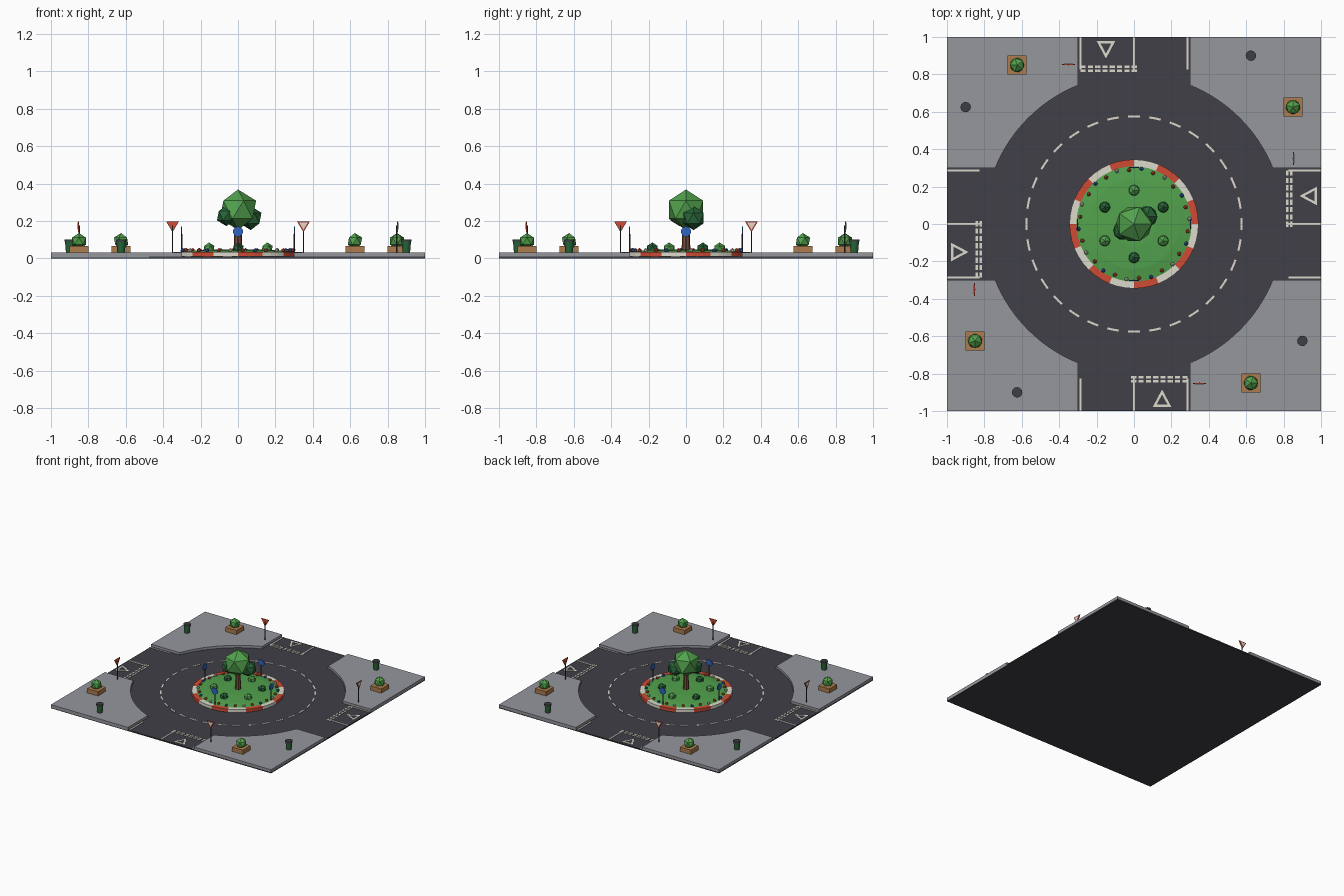
import bpy, bmesh
from math import sin, cos, pi, sqrt, radians
from mathutils import Matrix, Vector

cube = bpy.data.objects.get("Cube")
if cube:
    bpy.data.objects.remove(cube, do_unlink=True)


def material(name, rgb):
    m = bpy.data.materials.new(name)
    m.use_nodes = True
    m.diffuse_color = (*rgb, 1)
    m.node_tree.nodes["Principled BSDF"].inputs["Base Color"].default_value = (*rgb, 1)
    return m


asphalt = material("asphalt", (0.05, 0.05, 0.063))
paving = material("paving grey", (0.3, 0.31, 0.335))
white = material("off white", (0.72, 0.69, 0.6))
red = material("red", (0.62, 0.07, 0.035))
leaf = material("leaf green", (0.085, 0.36, 0.075))
dark_leaf = material("dark green", (0.022, 0.13, 0.04))
wood = material("planter wood", (0.42, 0.2, 0.075))
bark = material("bark brown", (0.2, 0.075, 0.035))
blue = material("blue", (0.03, 0.13, 0.55))
metal = material("dark metal", (0.045, 0.05, 0.055))

UPRIGHT = Matrix.Rotation(pi / 2, 4, "X")   # turns a flat plate to face the front


def finish(name, bm, mats, turns=(0,)):
    """Make objects from one mesh, each turned by quarter turns about the centre."""
    bmesh.ops.recalc_face_normals(bm, faces=bm.faces)
    mesh = bpy.data.meshes.new(name)
    bm.to_mesh(mesh)
    bm.free()
    for m in mats:
        mesh.materials.append(m)
    for t in turns:
        ob = bpy.data.objects.new(name, mesh)
        ob.rotation_euler.z = t * pi / 2
        bpy.context.collection.objects.link(ob)


def prism(bm, pts, z0, z1, mat=0, matrix=Matrix()):
    low, high = ([bm.verts.new(matrix @ Vector((x, y, z))) for x, y in pts] for z in (z0, z1))
    faces = [bm.faces.new(low[::-1]), bm.faces.new(high)]
    for i in range(len(pts)):
        j = (i + 1) % len(pts)
        faces.append(bm.faces.new((low[i], low[j], high[j], high[i])))
    for f in faces:
        f.material_index = mat


def rect(x0, x1, y0, y1):
    return [(x0, y0), (x1, y0), (x1, y1), (x0, y1)]


def arc(r, a0, a1, n):
    return [(r * cos(a0 + (a1 - a0) * i / n), r * sin(a0 + (a1 - a0) * i / n)) for i in range(n + 1)]


def band(r0, r1, a0, a1, n):
    return arc(r1, a0, a1, n) + arc(r0, a1, a0, n)


def cone(bm, at, r0, r1, z0, z1, sides=8, mat=0):
    old = set(bm.faces)
    bmesh.ops.create_cone(bm, cap_ends=True, segments=sides, radius1=r0, radius2=r1, depth=z1 - z0,
                          matrix=Matrix.Translation((*at, (z0 + z1) / 2)))
    for f in set(bm.faces) - old:
        f.material_index = mat


def ball(bm, at, r, mat=0):
    old = set(bm.faces)
    bmesh.ops.create_icosphere(bm, subdivisions=1, radius=r, matrix=Matrix.Translation(at))
    for f in set(bm.faces) - old:
        f.material_index = mat


ALL = range(4)
ROAD, WALK = 0.01, 0.03

# Road slab
bm = bmesh.new()
prism(bm, rect(-1, 1, -1, 1), 0, ROAD)
finish("road", bm, [asphalt])

# Corner pavements, cut back by the round carriageway
bm = bmesh.new()
a = radians(22.02)
prism(bm, [(0.3, 1), (1, 1), (1, 0.3)] + arc(0.8, a, pi / 2 - a, 16), ROAD / 2, WALK)
finish("pavement", bm, [paving], ALL)

# Dashed circle on the carriageway
bm = bmesh.new()
for i in range(32):
    c = i * pi / 16
    prism(bm, band(0.57, 0.581, c - 0.054, c + 0.054, 3), ROAD, 0.013)
finish("circle_dashes", bm, [white])

# Markings of one road arm: edges, centre, give-way dashes and triangle
bm = bmesh.new()
for x in (-0.286, 0, 0.286):
    prism(bm, rect(x - 0.005, x + 0.005, -1, -0.825), ROAD, 0.013)
for y in (-0.82, -0.841):
    for i in range(8):
        x = -0.015 + i * 0.039
        prism(bm, rect(x, x + 0.028, y - 0.006, y + 0.006), ROAD, 0.0135)
outer = [(0.1, -0.978), (0.2, -0.978), (0.15, -0.885)]
inner = [(0.15 + (x - 0.15) * 0.58, -0.947 + (y + 0.947) * 0.58) for x, y in outer]
for i in range(3):
    j = (i + 1) % 3
    prism(bm, [outer[i], outer[j], inner[j], inner[i]], ROAD, 0.013)
finish("arm_markings", bm, [white], ALL)

# Island kerb in alternating blocks
bm = bmesh.new()
for i in range(16):
    prism(bm, band(0.308, 0.345, i * pi / 8, (i + 1) * pi / 8, 3), ROAD, 0.035, i % 2)
finish("island_kerb", bm, [red, white])

# Grass mound
bm = bmesh.new()
cone(bm, (0, 0), 0.31, 0.31, ROAD, 0.032, 48)
cone(bm, (0, 0), 0.31, 0.24, 0.032, 0.042, 48)
cone(bm, (0, 0), 0.24, 0.12, 0.042, 0.048, 48)
finish("island_grass", bm, [leaf])

# Flowers round the edge
bm = bmesh.new()
for i in range(28):
    t = (i + 0.4) * pi / 14
    r = 0.29 if i % 2 else 0.298
    ball(bm, (r * cos(t), r * sin(t), 0.043), 0.012, (1, 0, 2, 0)[i % 4])
finish("flowers", bm, [red, white, blue])

# Six shrubs
bm = bmesh.new()
for i in range(6):
    t = pi / 2 + i * pi / 3
    ball(bm, (0.18 * cos(t), 0.18 * sin(t), 0.052), 0.033, i % 2)
finish("island_shrubs", bm, [leaf, dark_leaf])

# Central tree
bm = bmesh.new()
cone(bm, (0, 0), 0.024, 0.017, 0.04, 0.2)
finish("tree_trunk", bm, [bark])
bm = bmesh.new()
ball(bm, (0, 0, 0.26), 0.108)
ball(bm, (0.068, 0.04, 0.215), 0.064, 1)
ball(bm, (-0.062, -0.035, 0.228), 0.056, 1)
finish("tree_crown", bm, [leaf, dark_leaf])

# Round blue signs on the island
bm = bmesh.new()
cone(bm, (0, -0.3), 0.004, 0.004, 0.03, 0.13, 6)
disc = [(x, y + 0.143) for x, y in arc(0.027, 0, 2 * pi, 16)[:-1]]
prism(bm, disc, 0.3, 0.306, 1, UPRIGHT)
finish("round_sign", bm, [metal, blue], ALL)

# Give-way signs
bm = bmesh.new()
cone(bm, (0.35, -0.85), 0.004, 0.004, WALK, 0.175, 6)
tri = [(0.315, 0.198), (0.385, 0.198), (0.35, 0.14)]
face = [(0.35 + (x - 0.35) * 0.66, 0.179 + (z - 0.179) * 0.66) for x, z in tri]
prism(bm, tri, 0.85, 0.856, 1, UPRIGHT)
prism(bm, face, 0.856, 0.858, 2, UPRIGHT)
finish("give_way_sign", bm, [metal, red, white], ALL)

# Planters with a shrub
bm = bmesh.new()
prism(bm, rect(0.575, 0.675, -0.9, -0.8), WALK, 0.065)
ball(bm, (0.625, -0.85, 0.092), 0.043, 1)
finish("planter", bm, [wood, leaf], ALL)

# Litter bins
bm = bmesh.new()
cone(bm, (0.9, -0.625), 0.02, 0.025, WALK, 0.09, 12)
cone(bm, (0.9, -0.625), 0.028, 0.028, 0.09, 0.101, 12, 1)
finish("litter_bin", bm, [dark_leaf, metal], ALL)
